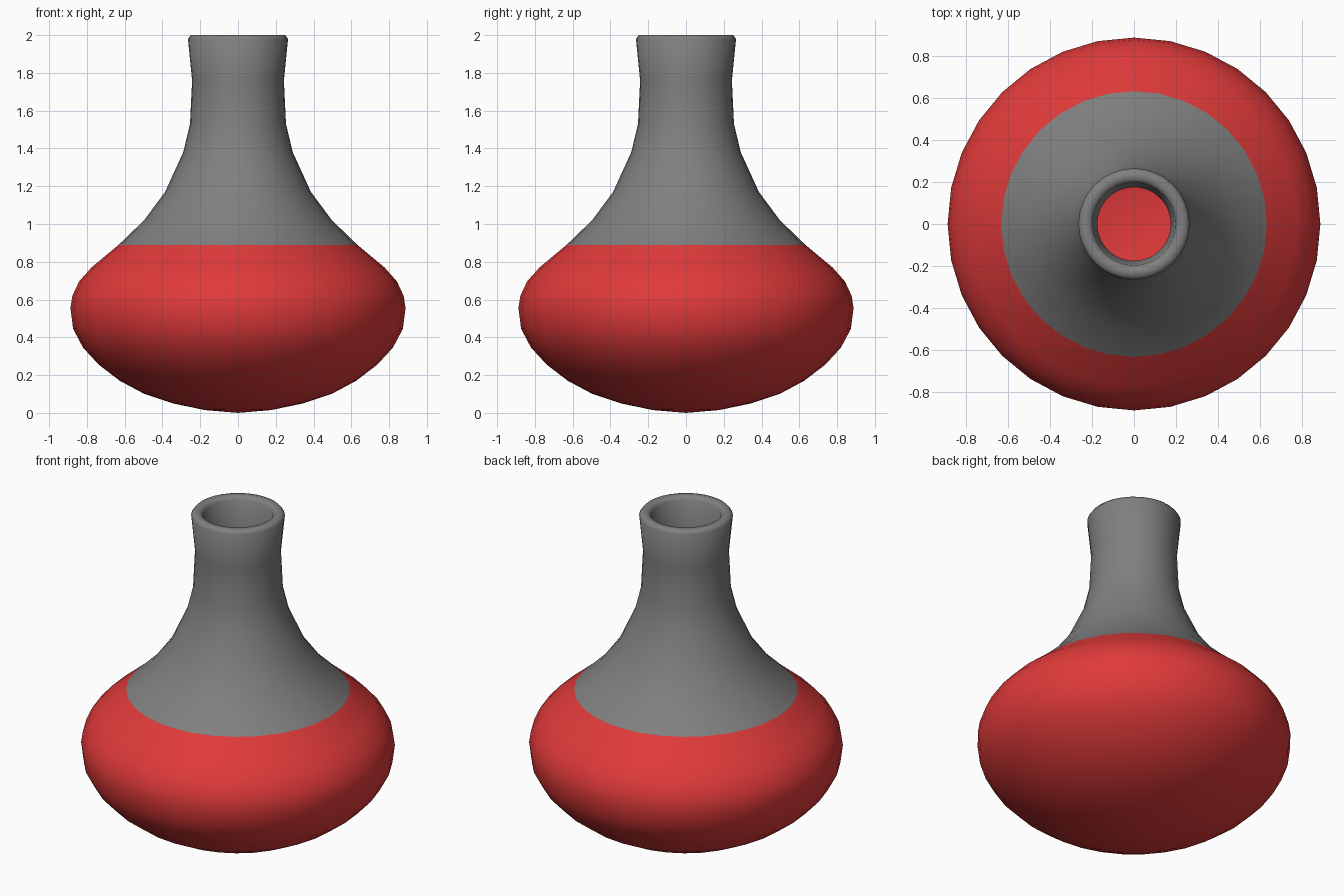
import bpy, bmesh, math
from mathutils import Vector

if "Cube" in bpy.data.objects:
    bpy.data.objects.remove(bpy.data.objects["Cube"])

SIDES = 32
WALL = 0.068
SPLIT = 0.89   # height of the colour change


def material(name, rgb):
    m = bpy.data.materials.new(name)
    m.diffuse_color = (*rgb, 1)
    m.use_nodes = True
    m.node_tree.nodes["Principled BSDF"].inputs["Base Color"].default_value = m.diffuse_color
    return m


red = material("red glaze", (0.75, 0.042, 0.042))
grey = material("grey glaze", (0.216, 0.216, 0.216))

# Outer profile (radius, height) from base centre to rim
outer = [Vector(p) for p in [
    (0, 0), (0.175, 0.015), (0.344, 0.05), (0.495, 0.10), (0.626, 0.17),
    (0.737, 0.255), (0.82, 0.345), (0.873, 0.445), (0.887, 0.555),
    (0.877, 0.62), (0.842, 0.695), (0.776, 0.77), (0.632, SPLIT), (0.497, 1.02),
    (0.386, 1.17), (0.29, 1.38), (0.254, 1.53), (0.243, 1.76), (0.265, 1.98)]]

# Inner profile: outer profile moved inwards by the wall thickness
inner = []
for i, p in enumerate(outer):
    t = (outer[min(i + 1, len(outer) - 1)] - outer[max(i - 1, 0)]).normalized()
    inner.append(p + Vector((-t.y, t.x)) * WALL)
inner[0] = Vector((0, WALL))
inner[12].y = SPLIT
inner[-1] = Vector((0.197, 1.98))
rim = [Vector((0.25, 2.0)), Vector((0.212, 2.0))]
profile = outer + rim + inner[::-1]

# Vase: lathe the profile around z
bm = bmesh.new()
rings = []
for r, z in profile:
    if r < 1e-6:
        rings.append([bm.verts.new((0, 0, z))] * SIDES)
    else:
        rings.append([bm.verts.new((r * math.cos(2 * math.pi * k / SIDES),
                                    r * math.sin(2 * math.pi * k / SIDES), z))
                      for k in range(SIDES)])
for a, b in zip(rings, rings[1:]):
    for k in range(SIDES):
        n = (k + 1) % SIDES
        f = bm.faces.new(list(dict.fromkeys((a[k], a[n], b[n], b[k]))))
        f.smooth = True
        f.material_index = int(f.calc_center_median().z > SPLIT)
bmesh.ops.recalc_face_normals(bm, faces=bm.faces)

mesh = bpy.data.meshes.new("vase")
bm.to_mesh(mesh)
bm.free()
mesh.materials.append(red)
mesh.materials.append(grey)
vase = bpy.data.objects.new("vase", mesh)
bpy.context.collection.objects.link(vase)
